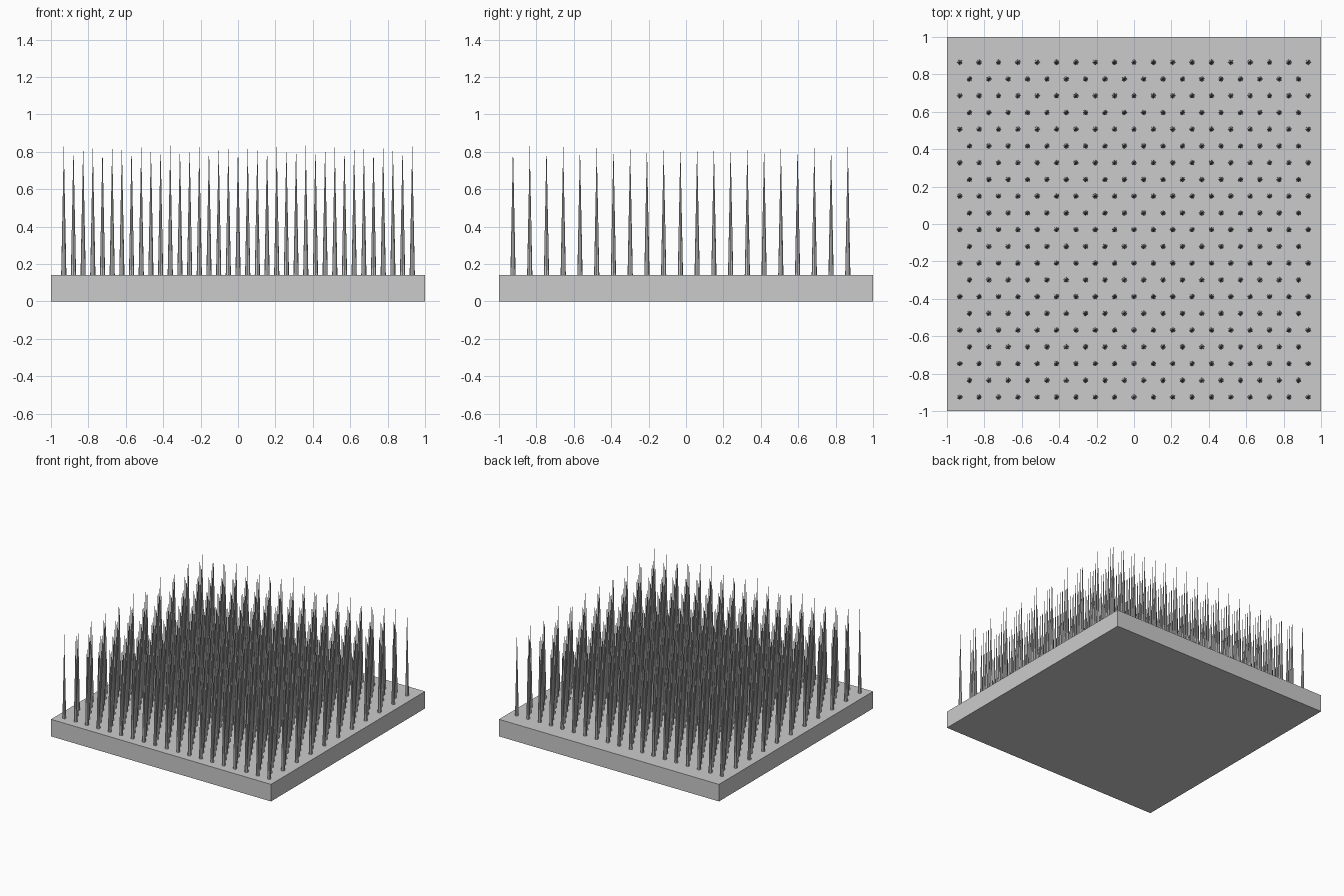
import bpy
import bmesh
from mathutils import Matrix

cube = bpy.data.objects.get("Cube")
if cube:
    bpy.data.objects.remove(cube, do_unlink=True)

BASE_TOP = 0.14
SPIKE_TIP = 0.835
SPIKE_RADIUS = 0.014
ROWS, ROW_PITCH, FIRST_ROW = 21, 0.0895, -0.925
COLUMNS, COLUMN_PITCH = 19, 0.1035

grey = bpy.data.materials.new("plain grey")
grey.use_nodes = True
colour = (0.6, 0.6, 0.6, 1)
grey.diffuse_color = colour
grey.node_tree.nodes["Principled BSDF"].inputs["Base Color"].default_value = colour


def finish(bm, name):
    """Turn a bmesh into a flat-shaded object."""
    mesh = bpy.data.meshes.new(name)
    bm.to_mesh(mesh)
    bm.free()
    mesh.materials.append(grey)
    obj = bpy.data.objects.new(name, mesh)
    bpy.context.collection.objects.link(obj)
    return obj


# Square base slab
bm = bmesh.new()
slab = Matrix.Translation((0, 0, BASE_TOP / 2)) @ Matrix.Diagonal((2, 2, BASE_TOP, 1))
bmesh.ops.create_cube(bm, size=1, matrix=slab)
finish(bm, "base_slab")

# Staggered rows of tapered spikes, every second row one spike shorter
bm = bmesh.new()
height = SPIKE_TIP - BASE_TOP
for row in range(ROWS):
    count = COLUMNS - row % 2
    y = FIRST_ROW + row * ROW_PITCH
    for column in range(count):
        x = (column - (count - 1) / 2) * COLUMN_PITCH
        bmesh.ops.create_cone(
            bm, cap_ends=False, segments=8,
            radius1=SPIKE_RADIUS, radius2=0, depth=height,
            matrix=Matrix.Translation((x, y, BASE_TOP + height / 2)))
bmesh.ops.remove_doubles(bm, verts=bm.verts, dist=0.0001)
finish(bm, "spikes")
